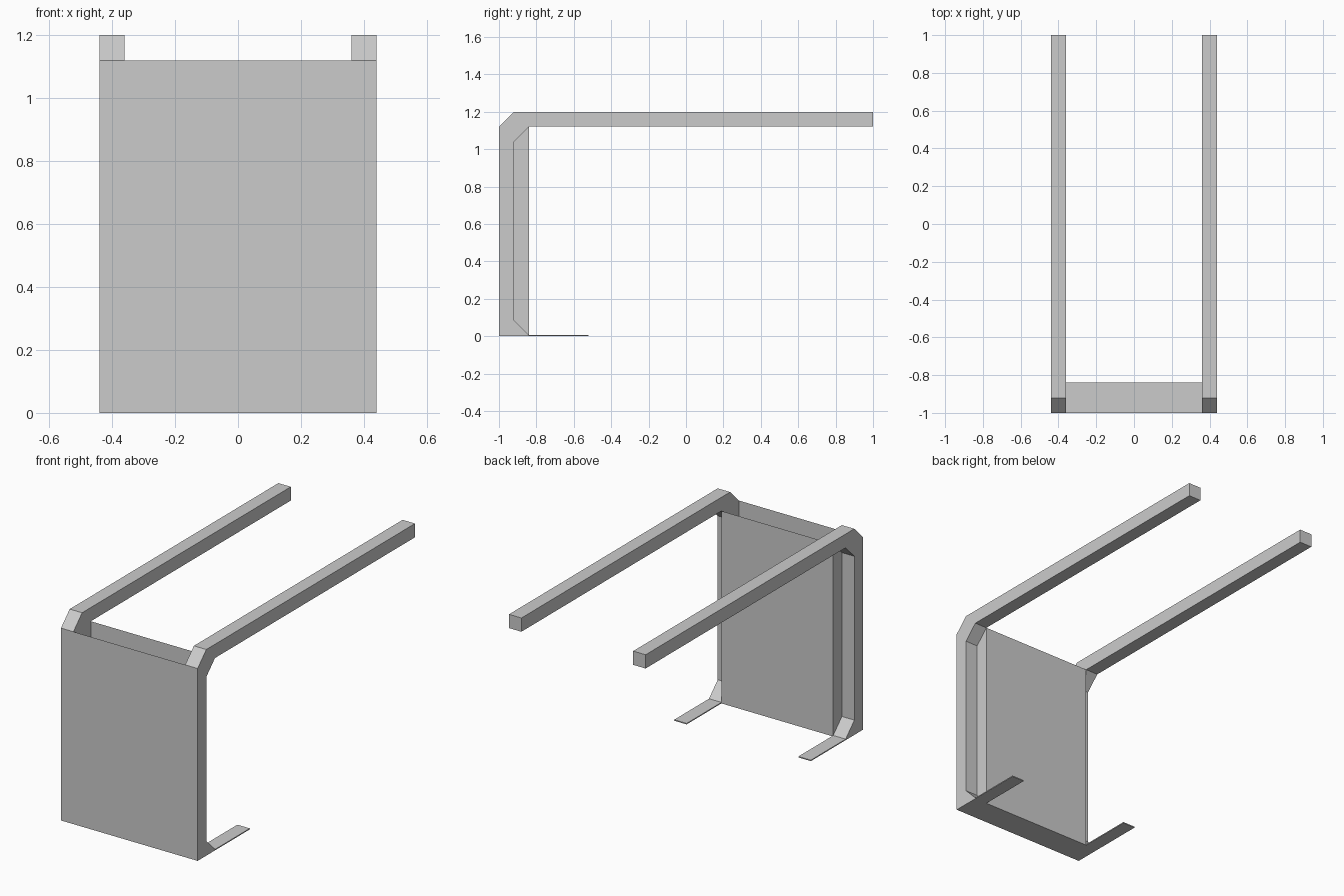
import bpy
import bmesh

cube = bpy.data.objects.get("Cube")
if cube:
    bpy.data.objects.remove(cube, do_unlink=True)

grey = bpy.data.materials.new("light_grey")
grey.use_nodes = True
COLOUR = (0.6, 0.6, 0.6, 1)
grey.diffuse_color = COLOUR
grey.node_tree.nodes["Principled BSDF"].inputs["Base Color"].default_value = COLOUR

OUTER, INNER = 0.44, 0.36              # frame rail sides
FRONT, MID, BACK = -1.0, -0.92, -0.84  # depths of the upright section
TOP, RIM, FOOT = 1.2, 1.12, 0.006


def make_object(name, bm):
    mesh = bpy.data.meshes.new(name)
    bm.to_mesh(mesh)
    bm.free()
    mesh.materials.append(grey)
    obj = bpy.data.objects.new(name, mesh)
    bpy.context.collection.objects.link(obj)
    return obj


def extruded(name, profile, x0, x1):
    """Solid made by extruding a (y, z) outline along x."""
    bm = bmesh.new()
    face = bm.faces.new([bm.verts.new((x0, y, z)) for y, z in profile])
    moved = bmesh.ops.extrude_face_region(bm, geom=[face])["geom"]
    verts = [v for v in moved if isinstance(v, bmesh.types.BMVert)]
    bmesh.ops.translate(bm, verts=verts, vec=(x1 - x0, 0, 0))
    bmesh.ops.recalc_face_normals(bm, faces=bm.faces)
    return make_object(name, bm)


def sheet(name, corners):
    bm = bmesh.new()
    bm.faces.new([bm.verts.new(c) for c in corners])
    return make_object(name, bm)


# Side frames: thin foot, upright and long top rail with cut corners
frame = [(FRONT, 0), (-0.52, 0), (-0.52, FOOT), (BACK, FOOT),
         (MID, FOOT + 0.08), (MID, 1.04), (BACK, RIM), (1, RIM),
         (1, TOP), (MID, TOP), (FRONT, RIM)]
extruded("left_frame", frame, INNER, OUTER)
extruded("right_frame", frame, -OUTER, -INNER)

# Floor of the open-topped box between the uprights
extruded("box_floor", [(FRONT, 0), (BACK, 0), (BACK, FOOT), (FRONT, FOOT)],
         -INNER, INNER)

# Front and back panels
for name, y, s in (("front_panel", FRONT, 1), ("back_panel", BACK, -1)):
    sheet(name, [(-s * INNER, y, FOOT), (s * INNER, y, FOOT),
                 (s * INNER, y, RIM), (-s * INNER, y, RIM)])

# Side panels closing the gap behind the uprights
for name, s in (("left_side_panel", 1), ("right_side_panel", -1)):
    a, b = (MID, BACK) if s > 0 else (BACK, MID)
    sheet(name, [(s * INNER, a, FOOT), (s * INNER, b, FOOT),
                 (s * INNER, b, RIM), (s * INNER, a, RIM)])
